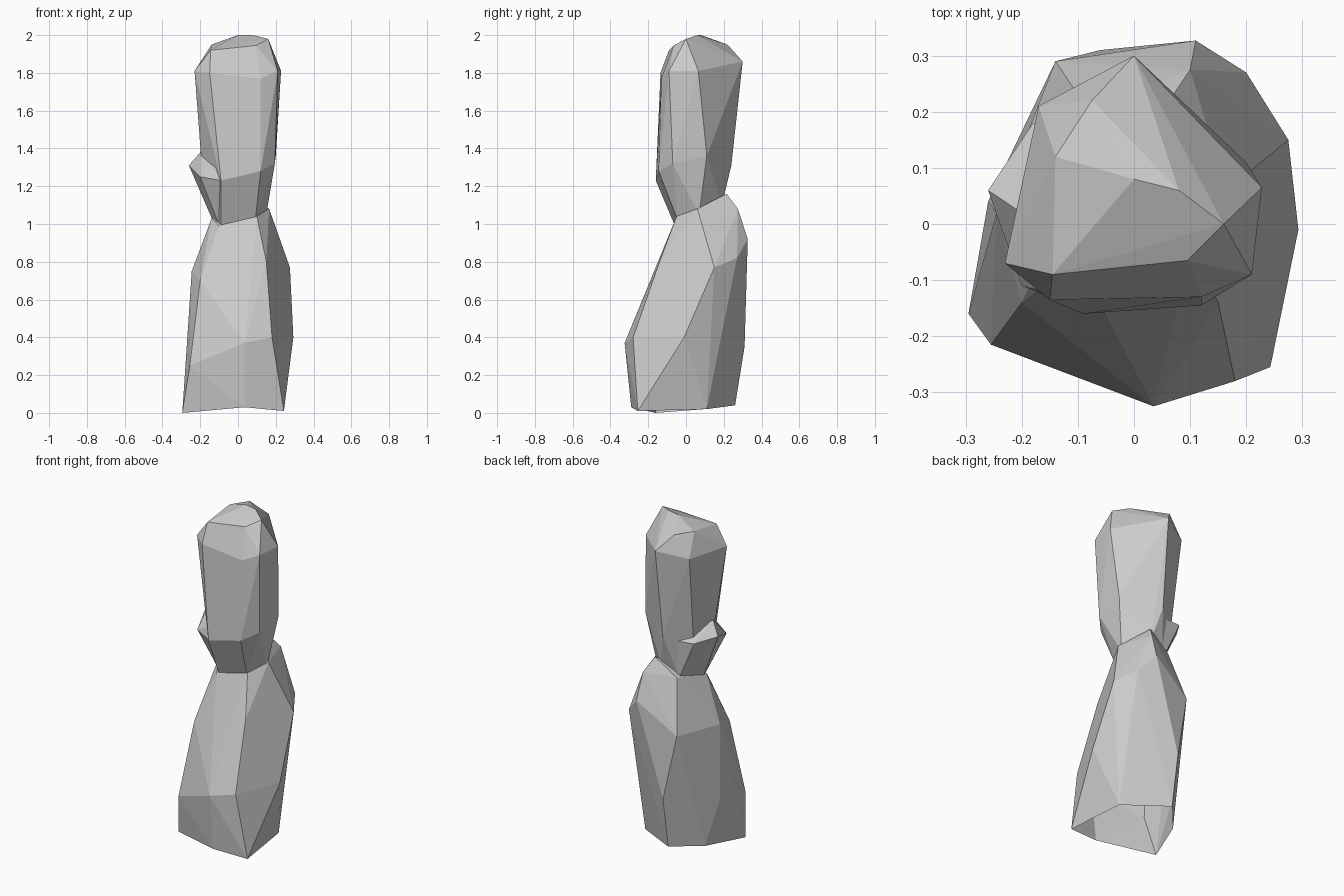
import bpy, bmesh


def hull_rock(name, points):
    """Faceted stone block: convex hull around its corner points."""
    bm = bmesh.new()
    for p in points:
        bm.verts.new(p)
    res = bmesh.ops.convex_hull(bm, input=bm.verts)
    junk = {g for g in res["geom_interior"] + res["geom_unused"]
            if isinstance(g, bmesh.types.BMVert)}
    bmesh.ops.delete(bm, geom=list(junk), context='VERTS')
    bmesh.ops.dissolve_limit(bm, angle_limit=0.05, verts=bm.verts, edges=bm.edges)
    bmesh.ops.recalc_face_normals(bm, faces=bm.faces)
    me = bpy.data.meshes.new(name)
    bm.to_mesh(me)
    bm.free()
    ob = bpy.data.objects.new(name, me)
    bpy.context.collection.objects.link(ob)
    return ob


# Lower block: foot, shoulder with the bulge at the back, neck
lower = hull_rock("rock_pillar", [
    (-.295, -.16, .0), (.035, -.29, .03), (.243, -.255, .01),
    (.2, .11, .02), (-.06, .26, .04), (-.2, .1, .02),
    (-.255, -.215, .25), (.035, -.325, .37), (.18, -.28, .4),
    (.293, -.01, .4), (-.06, .31, .35), (-.26, .04, .3),
    (-.245, .02, .75), (-.2, -.14, .7), (.15, -.14, .8),
    (.275, .15, .77), (.2, .27, .82), (.11, .327, .92), (-.14, .29, .75),
    (-.1, -.065, .99), (.1, -.05, 1.04), (.165, .06, 1.08),
    (-.14, .0, 1.03), (.1, .275, 1.08), (.06, .215, 1.16), (-.08, .2, 1.06)])

# Ledge: lump on the left, flaring out from the neck
ledge = hull_rock("ledge", [
    (-.09, -.03, .97), (.0, .05, 1.0), (-.13, .02, 1.01), (-.07, .17, 1.04),
    (-.085, -.155, 1.23), (-.2, -.11, 1.25), (-.26, .06, 1.31),
    (-.235, .04, 1.26), (-.18, .18, 1.29), (.0, .2, 1.28),
    (-.2, .02, 1.38), (-.08, -.135, 1.32)])

# Upper block: grows out of the neck into a tall shaft with a chipped crown
upper = hull_rock("shaft", [
    (-.09, -.05, .97), (.09, -.04, 1.01), (.15, .07, 1.05),
    (.04, .19, 1.1), (-.07, .16, 1.04), (-.12, .02, 1.01),
    (-.09, -.16, 1.23), (.12, -.145, 1.28), (.195, -.07, 1.32),
    (-.195, .0, 1.35), (.2, .11, 1.36), (-.01, .24, 1.31), (-.15, .14, 1.27),
    (-.23, -.07, 1.81), (-.15, -.135, 1.8), (.12, -.13, 1.77),
    (.21, -.09, 1.81), (.228, .065, 1.81), (.0, .3, 1.86), (-.17, .21, 1.82),
    (-.145, -.09, 1.92), (.095, -.065, 1.945), (.16, .0, 1.98),
    (-.14, .12, 1.95), (-.075, .22, 1.95), (.0, .08, 2.0), (.08, .06, 2.0)])

# Fuse the blocks into one stone
bpy.context.view_layer.objects.active = lower
for part in (ledge, upper):
    mod = lower.modifiers.new("fuse", 'BOOLEAN')
    mod.operation = 'UNION'
    mod.solver = 'EXACT'
    mod.object = part
    bpy.ops.object.modifier_apply(modifier=mod.name)
    bpy.data.objects.remove(part)

# Open underside: the stone is a hollow shell standing on the ground
bm = bmesh.new()
bm.from_mesh(lower.data)
under = [f for f in bm.faces
         if f.normal.z < -.8 and f.calc_center_median().z < .06]
bmesh.ops.delete(bm, geom=under, context='FACES')
bm.to_mesh(lower.data)
bm.free()
